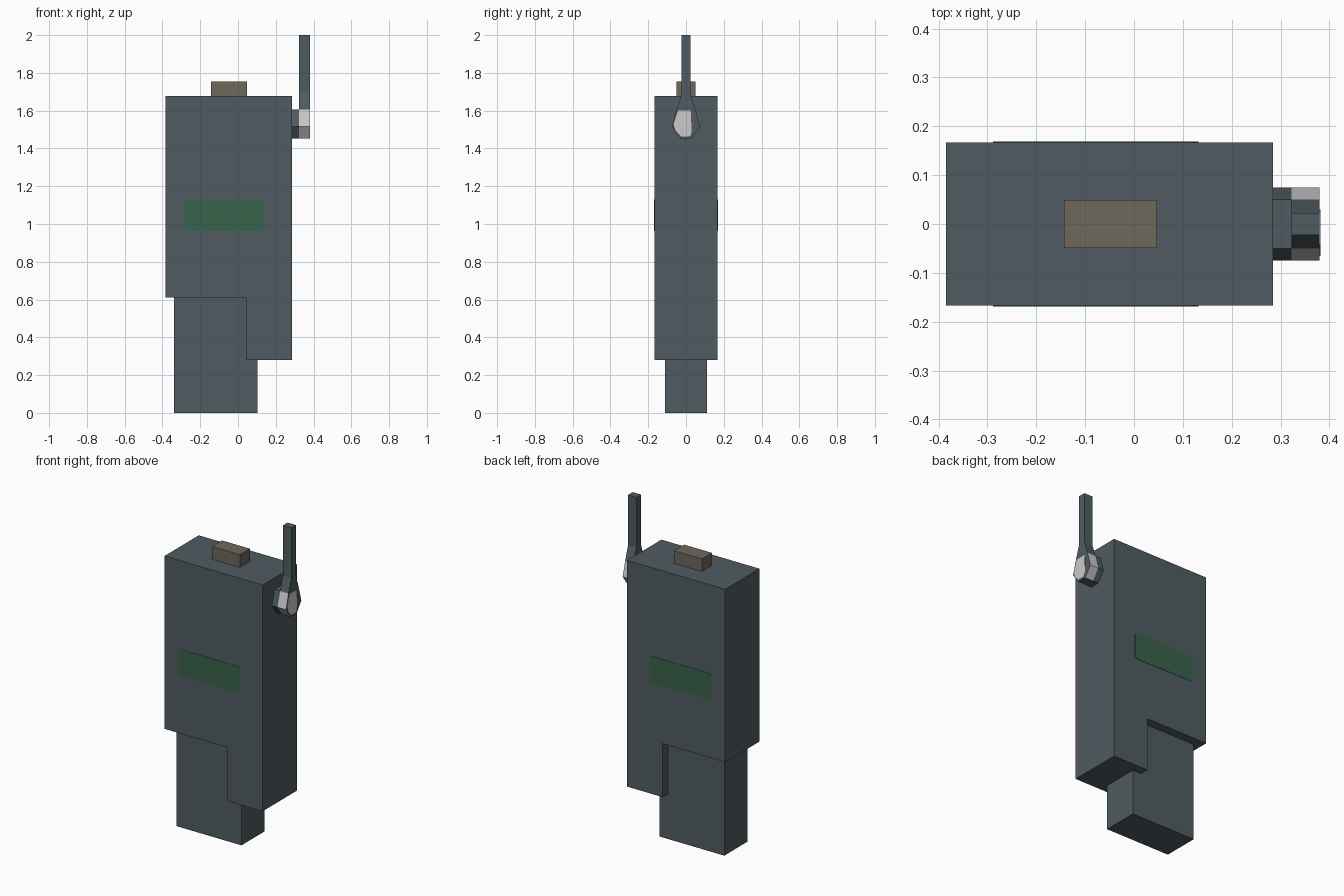
import bpy, bmesh
from mathutils import Vector

if "Cube" in bpy.data.objects:
    bpy.data.objects.remove(bpy.data.objects["Cube"])


def material(name, rgb):
    m = bpy.data.materials.new(name)
    m.diffuse_color = (*rgb, 1)
    m.use_nodes = True
    m.node_tree.nodes["Principled BSDF"].inputs["Base Color"].default_value = m.diffuse_color
    return m


slate = material("slate grey", (0.080, 0.107, 0.120))
green = material("panel green", (0.040, 0.125, 0.070))
beige = material("dull beige", (0.155, 0.138, 0.108))
steel = material("pale steel", (0.60, 0.58, 0.58))


def prism(name, outline, axis, a, b, mats, rule=None):
    """Extrude a 2D outline along axis 0 (x; outline is y,z) or 1 (y; outline is x,z)."""
    def place(p, t):
        return Vector((t, p[0], p[1])) if axis == 0 else Vector((p[0], t, p[1]))
    bm = bmesh.new()
    lo = [bm.verts.new(place(p, a)) for p in outline]
    hi = [bm.verts.new(place(p, b)) for p in outline]
    bm.faces.new(lo)
    bm.faces.new(hi)
    n = len(outline)
    for i in range(n):
        j = (i + 1) % n
        bm.faces.new((lo[i], lo[j], hi[j], hi[i]))
    bmesh.ops.recalc_face_normals(bm, faces=bm.faces[:])
    if rule:
        for f in bm.faces:
            f.material_index = rule(f)
    me = bpy.data.meshes.new(name)
    bm.to_mesh(me)
    bm.free()
    for m in mats:
        me.materials.append(m)
    ob = bpy.data.objects.new(name, me)
    bpy.context.collection.objects.link(ob)
    return ob


def rect(x0, x1, z0, z1):
    return [(x0, z0), (x1, z0), (x1, z1), (x0, z1)]


def mirrored(half):
    return half + [(-y, z) for y, z in reversed(half)]


# L-shaped casing and the narrower block below it
prism("casing", [(-.385, .61), (.043, .61), (.043, .28), (.285, .28),
                 (.285, 1.677), (-.385, 1.677)], 1, -.167, .167, [slate])
prism("lower_block", rect(-.34, .102, 0, .65), 1, -.112, .112, [slate])

# Button on top
prism("top_button", rect(-.143, .047, 1.67, 1.755), 1, -.049, .049, [beige])

# Green panels, front and back
panel = [(-.289, .985), (-.275, .97), (.12, .965), (.132, .975),
         (.132, 1.12), (.122, 1.13), (-.275, 1.13), (-.289, 1.115)]
for name, side in (("front_panel", -1), ("back_panel", 1)):
    prism(name, panel, 1, side * .165, side * .169, [green])

# Lever hub, and lever whose head has steel edges
head = [(.03, 1.453), (.075, 1.515), (.05, 1.605)]
prism("lever_hub", mirrored(head), 0, .28, .323, [slate])
prism("lever", mirrored(head + [(.023, 1.69), (.023, 2.0)]), 0, .323, .38,
      [slate, steel],
      lambda f: int(abs(f.normal.x) < .5 and f.normal.z > -.9
                    and f.calc_center_median().z < 1.6))

# Steel patch on the outer face of the lever head
prism("lever_steel_patch", [(-.025, 1.462), (.022, 1.465), (.03, 1.49), (.025, 1.6),
                            (-.042, 1.6), (-.066, 1.53), (-.055, 1.495)],
      0, .378, .382, [steel])
